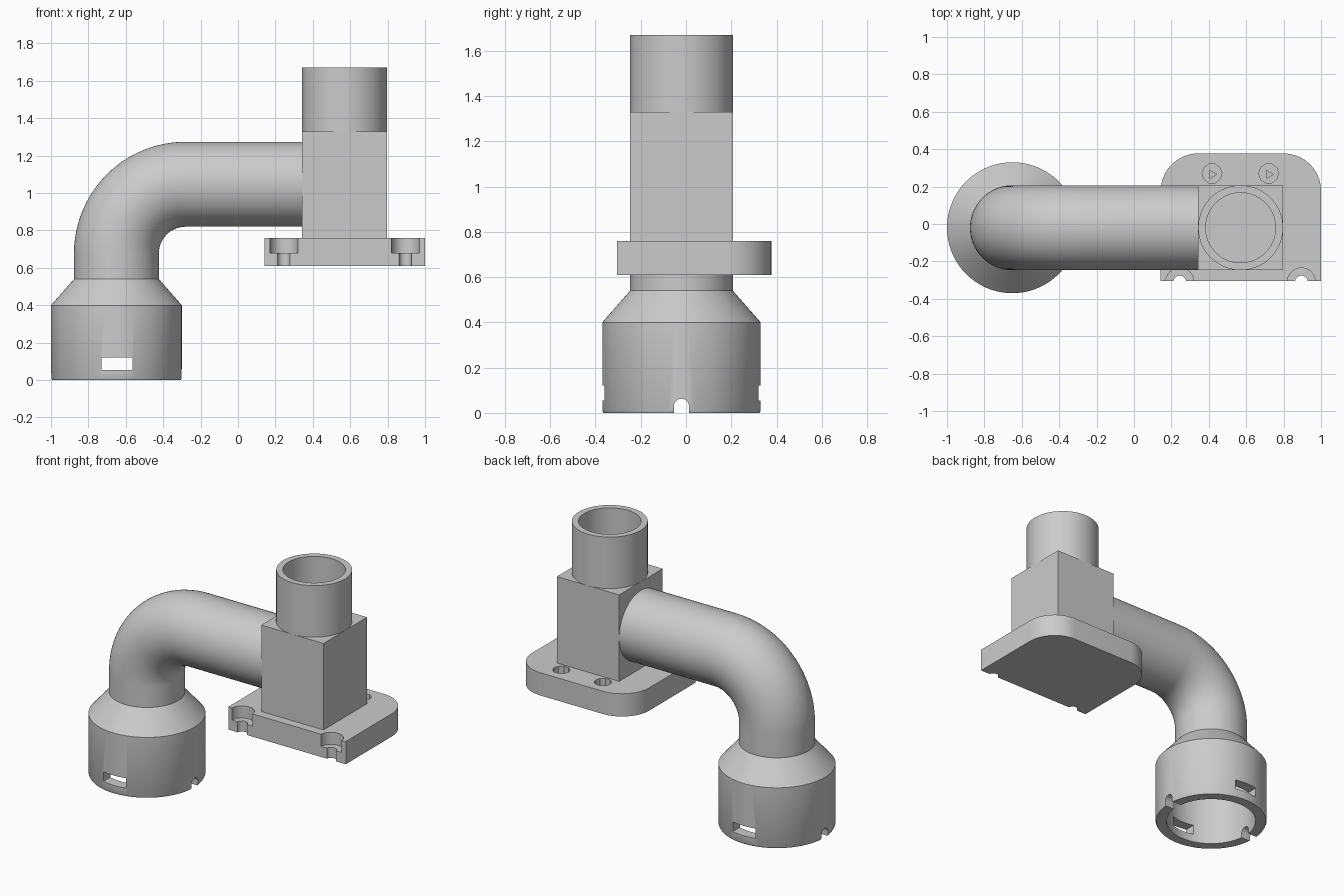
import bpy, bmesh
from math import sin, cos, pi, radians
from mathutils import Vector

if "Cube" in bpy.data.objects:
    bpy.data.objects.remove(bpy.data.objects["Cube"])

YC = -0.02           # shared centre line in y
CUP_X, POST_X = -0.65, 0.57
R_OUT, R_IN = 0.227, 0.187
N = 72


def finish(bm, name):
    bmesh.ops.recalc_face_normals(bm, faces=bm.faces)
    me = bpy.data.meshes.new(name)
    bm.to_mesh(me)
    bm.free()
    ob = bpy.data.objects.new(name, me)
    bpy.context.collection.objects.link(ob)
    return ob


def ring(centre, axis_u, r):
    c, u, v = Vector(centre), Vector(axis_u), Vector((0, 1, 0))
    return [c + u * (r * cos(2 * pi * i / N)) + v * (r * sin(2 * pi * i / N)) for i in range(N)]


def hollow(name, rings):
    """Skin a closed loop of rings (outside one way, inside back)."""
    bm = bmesh.new()
    vs = [[bm.verts.new(p) for p in r] for r in rings]
    for k in range(len(vs)):
        a, b = vs[k], vs[(k + 1) % len(vs)]
        for i in range(N):
            j = (i + 1) % N
            bm.faces.new((a[i], a[j], b[j], b[i]))
    return finish(bm, name)


def lathe(name, x, profile):
    return hollow(name, [ring((x, YC, z), (1, 0, 0), r) for r, z in profile])


def prism(name, outline, z0, z1):
    bm = bmesh.new()
    f = bm.faces.new([bm.verts.new((x, y, z0)) for x, y in outline])
    ext = bmesh.ops.extrude_face_region(bm, geom=[f])["geom"]
    bmesh.ops.translate(bm, vec=(0, 0, z1 - z0), verts=[g for g in ext if isinstance(g, bmesh.types.BMVert)])
    return finish(bm, name)


def disc(x, y, r, n=48):
    return [(x + r * cos(2 * pi * i / n), y + r * sin(2 * pi * i / n)) for i in range(n)]


def rect(x0, x1, y0, y1):
    return [(x0, y0), (x1, y0), (x1, y1), (x0, y1)]


def cut(ob, *cutters):
    bpy.context.view_layer.objects.active = ob
    for c in cutters:
        m = ob.modifiers.new("cut", 'BOOLEAN')
        m.operation, m.solver, m.object = 'DIFFERENCE', 'EXACT', c
        bpy.ops.object.modifier_apply(modifier=m.name)
        bpy.data.objects.remove(c)


def lay_x(ob, x, z):
    """Turn a z prism so it runs along x at height z."""
    for v in ob.data.vertices:
        a, b, c = v.co
        v.co = (c + x, b, z - a)
    return ob


# Socket cup with reducing cone
cup = lathe("socket_cup", CUP_X, [(0.345, 0), (0.35, 0.01), (0.35, 0.4), (R_OUT, 0.54),
                                  (R_IN, 0.54), (0.28, 0.4), (0.28, 0)])
# Latch slots front and back, arched notches left and right
slot = prism("slot_cutter", rect(-0.73, -0.565, -0.6, 0.6), 0.055, 0.12)
arch = [(0.05, YC - 0.033)] + [(-0.03 - 0.033 * sin(t * pi / 12), YC - 0.033 * cos(t * pi / 12))
                               for t in range(13)] + [(0.05, YC + 0.033)]
notch = lay_x(prism("notch_cutter", arch, -0.5, 0.5), CUP_X, 0)
cut(cup, slot, notch)

# Elbow pipe: straight up, quarter bend, straight run to the block
bend = 0.37
path = [((CUP_X, YC, 0.54), (1, 0, 0))]
for i in range(25):
    a = i * pi / 48
    path.append(((-0.28 - bend * cos(a), YC, 0.677 + bend * sin(a)), (cos(a), 0, -sin(a))))
path.append(((0.345, YC, 0.677 + bend), (0, 0, -1)))
pipe = hollow("elbow_pipe", [ring(p, u, R_OUT) for p, u in path] +
              [ring(p, u, R_IN) for p, u in reversed(path)])

# Junction block with connecting bores
block = prism("junction_block", rect(0.343, 0.797, YC - R_OUT, YC + R_OUT), 0.76, 1.33)
bore_v = prism("bore_v", disc(POST_X, YC, R_IN, N), 0.86, 1.5)
bore_h = lay_x(prism("bore_h", disc(0, YC, R_IN, N), 0.2, POST_X), 0, 0.677 + bend)
cut(block, bore_v, bore_h)

# Outlet tube on top
tube = lathe("outlet_tube", POST_X, [(R_OUT, 1.33), (R_OUT, 1.67), (R_IN, 1.67), (R_IN, 1.33)])

# Mounting flange, rounded at the back
r = 0.2
outline = [(0.143, -0.305), (1.0, -0.305)]
for cx, a0 in ((1.0 - r, 0), (0.143 + r, 90)):
    outline += [(cx + r * cos(radians(a0 + d)), 0.377 - r + r * sin(radians(a0 + d)))
                for d in range(0, 91, 6)]
flange = prism("mounting_flange", outline, 0.61, 0.76)
# Half-open screw holes at the front edge, blind pits at the back
for x in (0.245, 0.895):
    cut(flange, prism("head_cutter", disc(x, -0.31, 0.075), 0.68, 0.9),
        prism("screw_cutter", disc(x, -0.31, 0.034), 0.5, 0.7))
for x in (0.417, 0.72):
    cut(flange, prism("pit_cutter", disc(x, 0.27, 0.053, 10), 0.68, 0.9),
        prism("pilot_cutter", disc(x, 0.265, 0.025, 3), 0.64, 0.7))

# Smooth the round surfaces, keep edges sharp
for ob in (cup, pipe, block, tube, flange):
    bpy.ops.object.select_all(action='DESELECT')
    ob.select_set(True)
    bpy.context.view_layer.objects.active = ob
    bpy.ops.object.shade_smooth_by_angle(angle=radians(30))
